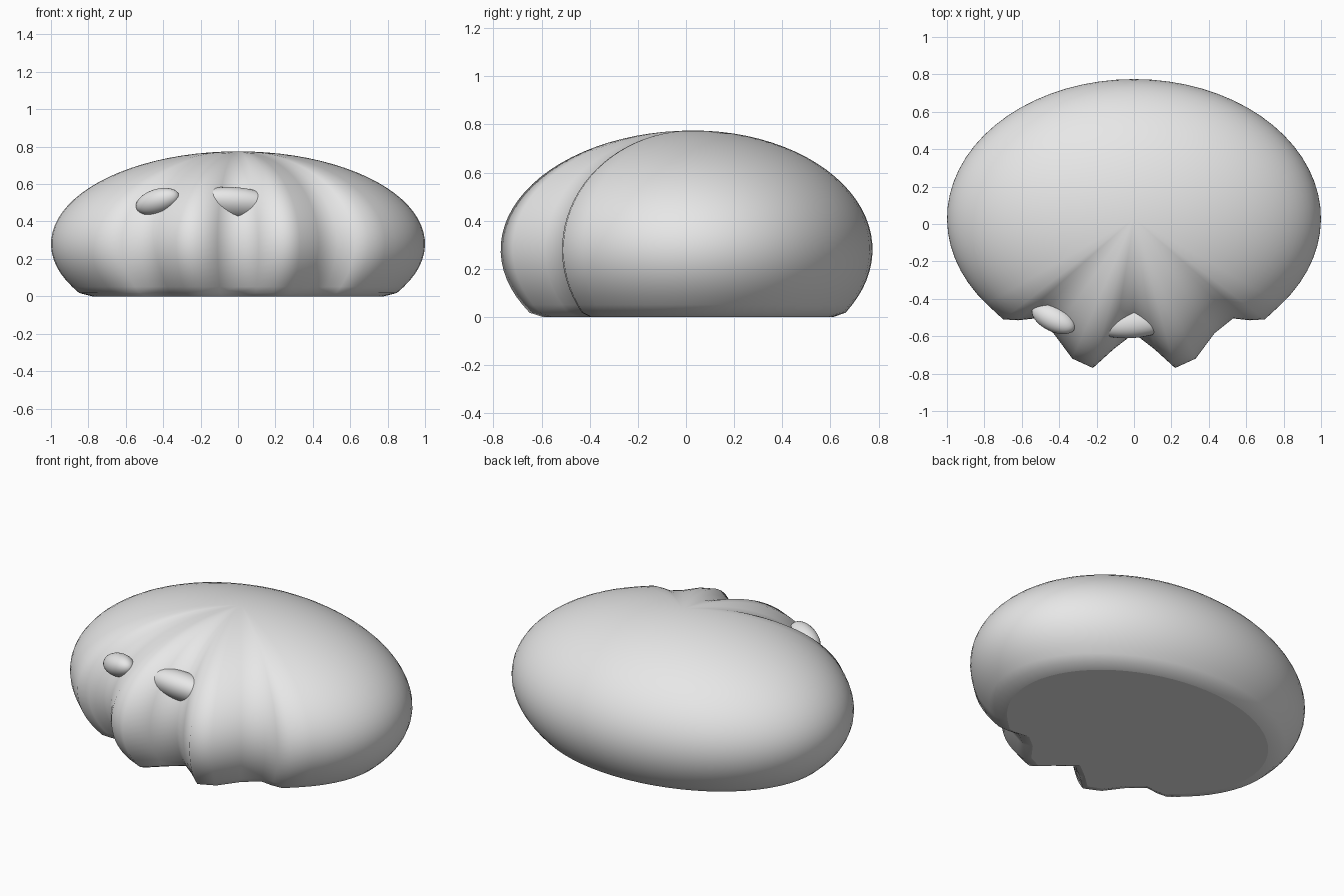
import bpy, bmesh, math
from mathutils import Matrix, Euler

if "Cube" in bpy.data.objects:
    bpy.data.objects.remove(bpy.data.objects["Cube"])

grey = bpy.data.materials.new("light grey")
grey.diffuse_color = (0.8, 0.8, 0.8, 1)
grey.use_nodes = True
grey.node_tree.nodes["Principled BSDF"].inputs["Base Color"].default_value = grey.diffuse_color

CY, CZ, RY, RZ = 0.03, 0.28, 0.745, 0.495   # body centre and radii (x radius is 1)


def finish(bm, name):
    bmesh.ops.recalc_face_normals(bm, faces=bm.faces[:])
    mesh = bpy.data.meshes.new(name)
    bm.to_mesh(mesh)
    bm.free()
    mesh.materials.append(grey)
    obj = bpy.data.objects.new(name, mesh)
    bpy.context.collection.objects.link(obj)
    return obj


# Body outline: elliptical sides and back, lobed front with a centre notch
half_front = [(0.70, -0.51), (0.62, -0.515), (0.53, -0.505), (0.43, -0.585),
              (0.33, -0.72), (0.22, -0.77), (0.11, -0.67)]
left = [(-x, y) for x, y in half_front]
right = [(x, y) for x, y in reversed(half_front)]
outline = left + [(0, -0.585)] + right
for i in range(49):
    t = math.radians(-38 + 256 * i / 48)
    outline.append((math.cos(t), CY + RY * math.sin(t)))

# Body: the outline scaled along a dome, with a chamfered flat base
levels = [(0.78, 0.0), (0.85, 0.018)]
low = -math.asin((CZ - 0.018) / RZ)
for i in range(1, 28):
    a = low + (math.pi / 2 - low) * i / 28
    levels.append((math.cos(a), CZ + RZ * math.sin(a)))

bm = bmesh.new()
rings = [[bm.verts.new((x * s, CY + (y - CY) * s, z)) for x, y in outline]
         for s, z in levels]
n = len(outline)
for a, b in zip(rings, rings[1:]):
    for i in range(n):
        j = (i + 1) % n
        bm.faces.new((a[i], a[j], b[j], b[i])).smooth = True
top = bm.verts.new((0, CY, CZ + RZ))
for i in range(n):
    bm.faces.new((rings[-1][i], rings[-1][(i + 1) % n], top)).smooth = True
base = bm.verts.new((0, CY, 0))
for i in range(n):
    bm.faces.new((rings[0][(i + 1) % n], rings[0][i], base))
finish(bm, "body")


# Eyes: tilted ellipsoids sunk into the front grooves
def eye(name, centre, radii, degrees):
    bm = bmesh.new()
    turn = Euler([math.radians(d) for d in degrees]).to_matrix().to_4x4()
    place = Matrix.Translation(centre) @ turn @ Matrix.Diagonal((*radii, 1))
    bmesh.ops.create_uvsphere(bm, u_segments=32, v_segments=16, radius=1, matrix=place)
    for f in bm.faces:
        f.smooth = True
    finish(bm, name)


eye("centre_eye", (-0.01, -0.515, 0.497), (0.23, 0.1, 0.08), (-31, 5, 4))
eye("side_eye", (-0.43, -0.505, 0.507), (0.13, 0.07, 0.065), (-20, -16, -27))
